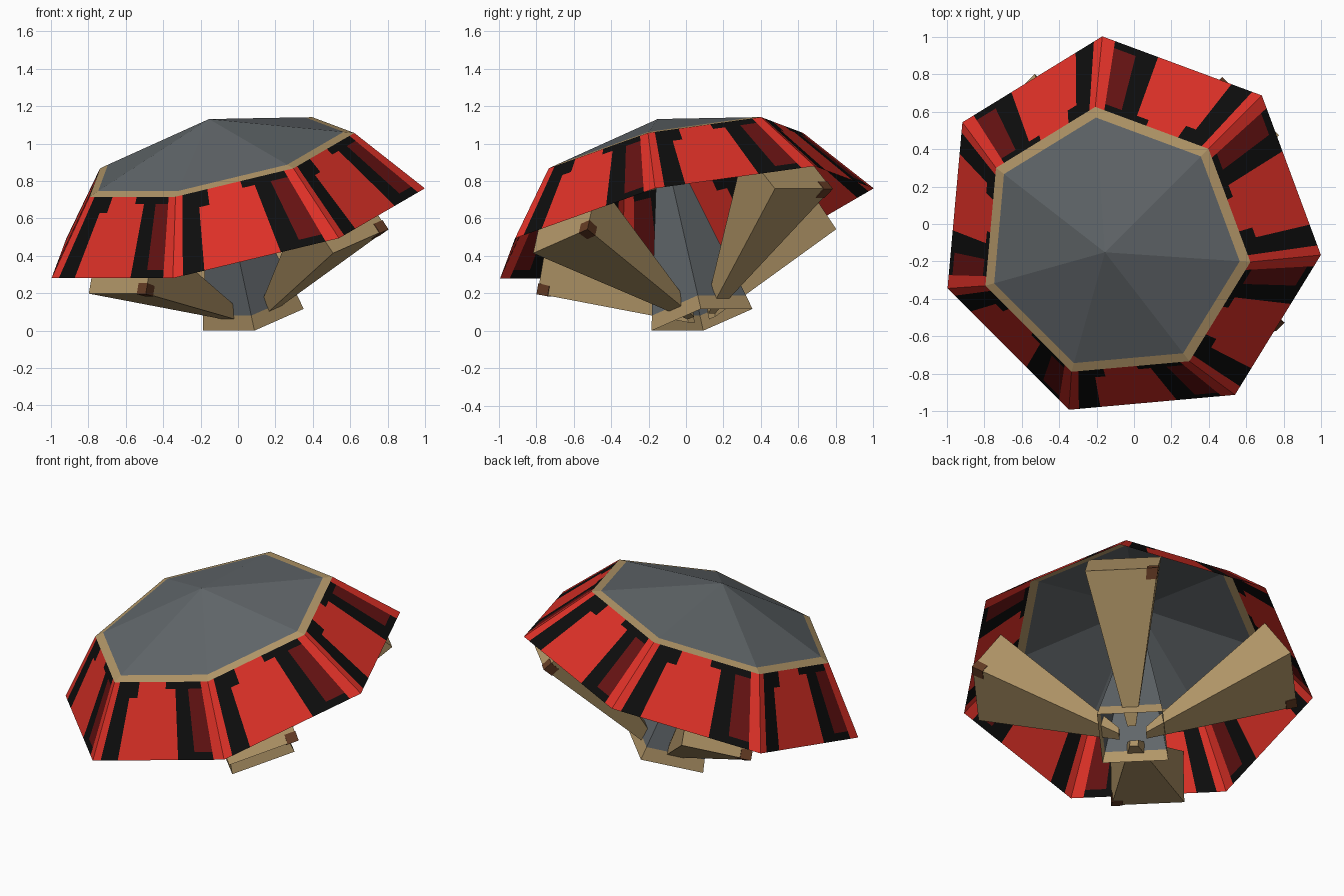
import bpy, bmesh
from math import radians, cos, sin, pi
from mathutils import Matrix, Vector

if "Cube" in bpy.data.objects:
    bpy.data.objects.remove(bpy.data.objects["Cube"], do_unlink=True)


def material(name, rgb):
    m = bpy.data.materials.new(name)
    m.use_nodes = True
    m.diffuse_color = (*rgb, 1)
    bsdf = m.node_tree.nodes["Principled BSDF"]
    bsdf.inputs["Base Color"].default_value = (*rgb, 1)
    bsdf.inputs["Roughness"].default_value = 0.8
    return m


RED = material("red", (0.72, 0.03, 0.02))
DARK_RED = material("dark red", (0.13, 0.006, 0.006))
BLACK = material("black", (0.004, 0.004, 0.004))
TAN = material("tan", (0.45, 0.31, 0.14))
GREY = material("grey", (0.12, 0.135, 0.145))
BROWN = material("brown", (0.13, 0.045, 0.018))

# Whole model leans; local z is the dome axis, origin is the rim centre
TILT = (Matrix.Translation((-0.03, -0.026, 0.564))
        @ Matrix.Rotation(radians(45), 4, 'Z')
        @ Matrix.Rotation(radians(-17.35), 4, 'Y'))


def finish(name, bm, mats, matrix=TILT, fix_normals=True):
    bmesh.ops.remove_doubles(bm, verts=bm.verts, dist=0.0001)
    if fix_normals:
        bmesh.ops.recalc_face_normals(bm, faces=bm.faces)
    bm.transform(matrix)
    mesh = bpy.data.meshes.new(name)
    bm.to_mesh(mesh)
    bm.free()
    for m in mats:
        mesh.materials.append(m)
    obj = bpy.data.objects.new(name, mesh)
    bpy.context.collection.objects.link(obj)
    return obj


def ring_point(radius, height, angle):
    return Vector((radius * cos(angle), radius * sin(angle), height))


def quad(bm, points, index=0):
    face = bm.faces.new([bm.verts.new(p) for p in points])
    face.material_index = index


def loft(name, profile, sides, start, mats):
    """Open faceted shell; one material per profile step, a zero radius closes it."""
    bm = bmesh.new()
    for k in range(sides):
        a, b = (start + 2 * pi * (k + i) / sides for i in (0, 1))
        for i, ((r0, h0), (r1, h1)) in enumerate(zip(profile, profile[1:])):
            pts = [ring_point(r0, h0, a), ring_point(r0, h0, b), ring_point(r1, h1, b)]
            if r1 > 0:
                pts.append(ring_point(r1, h1, a))
            quad(bm, pts, i)
    return finish(name, bm, mats, fix_normals=False)


# Seven-sided cap with a tan border
RIM, SHOULDER = (1.057, 0.0), (0.75, 0.37)
loft("dome_cap", [SHOULDER, (0.695, 0.387), (0, 0.594)], 7, 0, [TAN, GREY])

# Sloping skirt panels, painted in cells: R red, K black, D dark red
COLUMNS = [0, 0.06, 0.19, 0.27, 0.55, 0.65, 0.78, 0.92, 1]
ROWS = [(0, 0.1, "RKRRRKKR"), (0.1, 0.8, "RKRRRKDR"),
        (0.8, 0.91, "RKKRRKDR"), (0.91, 1, "RKKRKKKR")]
bm = bmesh.new()
for k in range(7):
    a, b = 2 * pi * k / 7, 2 * pi * (k + 1) / 7
    low = [ring_point(*RIM, x) for x in (a, b)]
    high = [ring_point(*SHOULDER, x) for x in (a, b)]

    def skirt(t, s):
        return low[0].lerp(low[1], t).lerp(high[0].lerp(high[1], t), s)

    for s0, s1, paint in ROWS:
        for t0, t1, c in zip(COLUMNS, COLUMNS[1:], paint):
            quad(bm, [skirt(t0, s0), skirt(t1, s0), skirt(t1, s1), skirt(t0, s1)],
                 "RKD".index(c))
finish("skirt_panels", bm, [RED, BLACK, DARK_RED], fix_normals=False)

# Hollow square stem, narrowing from a tan foot up to the dome peak
ROOT2 = 2 ** 0.5
loft("stem", [(0.195 * ROOT2, -0.53), (0.182 * ROOT2, -0.45), (0, 0.585)],
     4, pi / 4, [TAN, GREY])


def strut_point(t, a, b):
    """t runs outwards, a from right to left, b from bottom to top."""
    inner = Vector((0.08, 0.05 * (a - 0.5), -0.52 + 0.05 * b))
    outer = Vector((0.94 - 0.16 * b, 0.43 * (a - 0.5), -0.09 + 0.27 * b))
    return inner.lerp(outer, t)


def strut_block(name, ts, a_s, bs, mat, turn):
    bm = bmesh.new()
    v = {(i, j, k): bm.verts.new(strut_point(ts[i], a_s[j], bs[k]))
         for i in (0, 1) for j in (0, 1) for k in (0, 1)}
    square = [(0, 0), (0, 1), (1, 1), (1, 0)]
    for side in (0, 1):
        bm.faces.new([v[side, p, q] for p, q in square])
        bm.faces.new([v[p, side, q] for p, q in square])
        bm.faces.new([v[p, q, side] for p, q in square])
    finish(name, bm, [mat], TILT @ Matrix.Rotation(turn, 4, 'Z'))


# Four flaring struts, each with a brown worn corner at its outer end
for k in range(4):
    turn = k * pi / 2
    strut_block(f"strut_{k + 1}", (0, 1), (0, 1), (0, 1), TAN, turn)
    strut_block(f"strut_corner_{k + 1}", (0.93, 1.003), (0.85, 1.008),
                (-0.012, 0.18), BROWN, turn)
